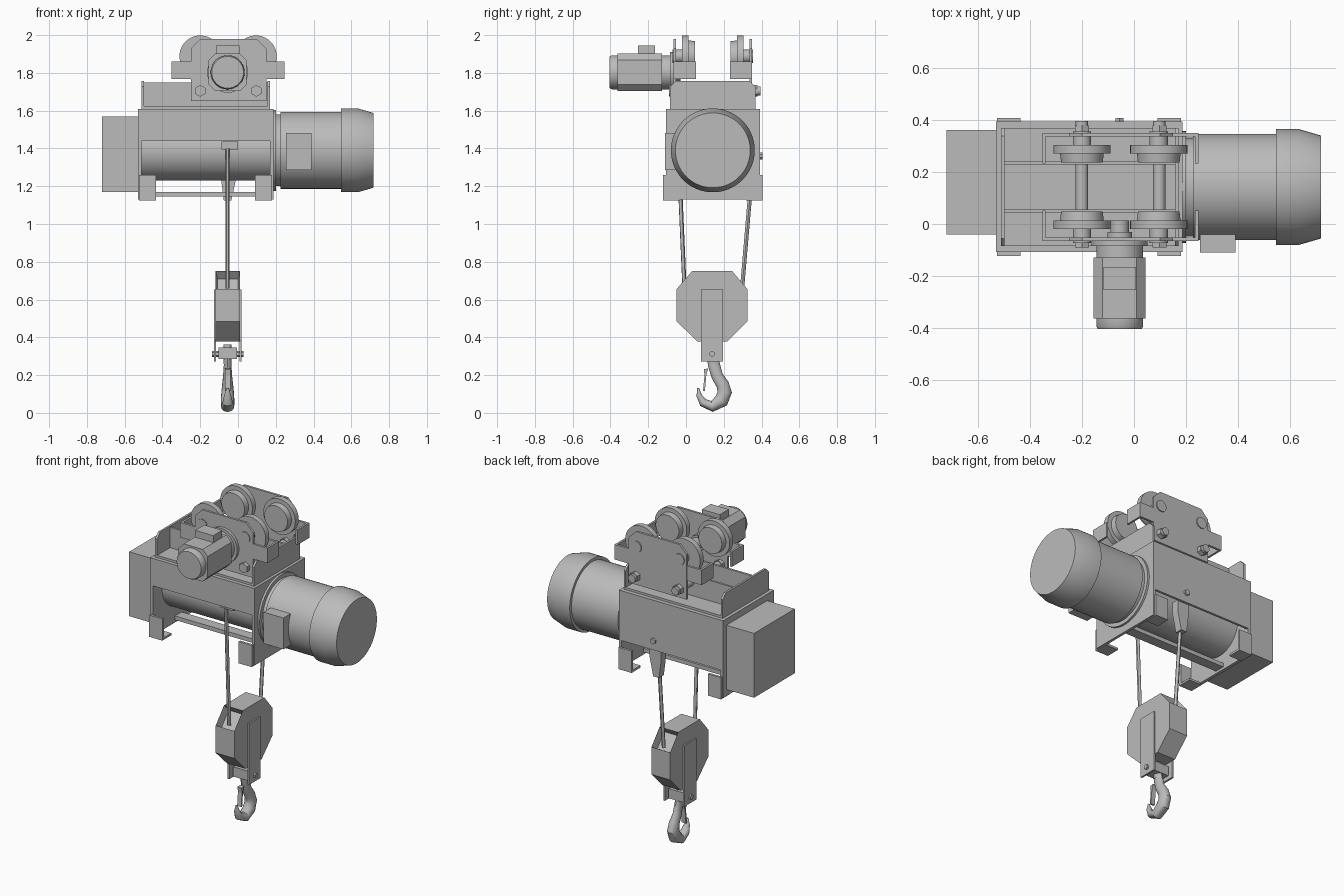
import bpy, bmesh, math
from mathutils import Vector

cube = bpy.data.objects.get("Cube")
if cube:
    bpy.data.objects.remove(cube, do_unlink=True)

steel = bpy.data.materials.new("hoist_grey")
steel.diffuse_color = (0.5, 0.5, 0.5, 1)
steel.use_nodes = True
steel.node_tree.nodes["Principled BSDF"].inputs["Base Color"].default_value = (0.5, 0.5, 0.5, 1)

CY = 0.142    # centre line in y
RX = -0.055   # rope and hook line in x


def finish(name, bm, smooth=False):
    bmesh.ops.recalc_face_normals(bm, faces=bm.faces[:])
    me = bpy.data.meshes.new(name)
    bm.to_mesh(me)
    bm.free()
    me.materials.append(steel)
    if smooth:
        for p in me.polygons:
            p.use_smooth = True
        me.set_sharp_from_angle(angle=math.radians(30))
    ob = bpy.data.objects.new(name, me)
    bpy.context.collection.objects.link(ob)
    return ob


def place(axis, u, v, w):
    """Put a 2D point (u, v) at distance w along the axis."""
    return {"x": (w, u, v), "y": (u, w, v), "z": (u, v, w)}[axis]


def prism_bm(pts, axis, a, b):
    bm = bmesh.new()
    lo = [bm.verts.new(place(axis, u, v, a)) for u, v in pts]
    hi = [bm.verts.new(place(axis, u, v, b)) for u, v in pts]
    bm.faces.new(lo)
    bm.faces.new(hi)
    n = len(pts)
    for i in range(n):
        j = (i + 1) % n
        bm.faces.new((lo[i], lo[j], hi[j], hi[i]))
    bmesh.ops.recalc_face_normals(bm, faces=bm.faces[:])
    return bm


def prism(name, pts, axis, a, b):
    return finish(name, prism_bm(pts, axis, a, b))


def box(name, x0, x1, y0, y1, z0, z1):
    return prism(name, [(x0, y0), (x1, y0), (x1, y1), (x0, y1)], "z", z0, z1)


def skin(name, rings, smooth=True):
    bm = bmesh.new()
    vs = [[bm.verts.new(p) for p in r] for r in rings]
    for r, s in zip(vs, vs[1:]):
        for i in range(len(r)):
            j = (i + 1) % len(r)
            bm.faces.new((r[i], r[j], s[j], s[i]))
    bm.faces.new(vs[0])
    bm.faces.new(vs[-1])
    return finish(name, bm, smooth)


def lathe(name, axis, cu, cv, stations, segs=48):
    """Turned part: stations are (position along axis, radius)."""
    ang = [2 * math.pi * (i + 0.5) / segs for i in range(segs)]
    return skin(name, [[place(axis, cu + r * math.cos(t), cv + r * math.sin(t), w) for t in ang]
                       for w, r in stations], segs > 8)


def tube(name, p, q, r, segs=12):
    p, q = Vector(p), Vector(q)
    d = (q - p).normalized()
    a = Vector((1, 0, 0))
    b = d.cross(a)
    ang = [2 * math.pi * i / segs for i in range(segs)]
    return skin(name, [[c + a * r * math.cos(t) + b * r * math.sin(t) for t in ang] for c in (p, q)])


def chamfered(y0, y1, z0, z1, top, bottom=0):
    pts = [(y1, z1 - top), (y1 - top, z1), (y0 + top, z1), (y0, z1 - top)]
    if bottom:
        return pts + [(y0, z0 + bottom), (y0 + bottom, z0), (y1 - bottom, z0), (y1, z0 + bottom)]
    return pts + [(y0, z0), (y1, z0)]


# Hoist frame, drum and control box
box("control_box", -0.72, -0.53, -0.04, 0.36, 1.17, 1.57)
box("left_end_plate", -0.53, -0.51, -0.107, 0.393, 1.13, 1.61)
box("right_end_plate", 0.17, 0.187, -0.107, 0.393, 1.13, 1.61)
box("front_panel", -0.51, 0.17, -0.107, -0.092, 1.44, 1.61)
box("back_panel", -0.51, 0.17, 0.378, 0.393, 1.30, 1.61)
box("top_panel", -0.51, 0.17, -0.092, 0.378, 1.595, 1.61)
lathe("rope_drum", "x", CY, 1.39, [(-0.51, 0.16), (0.17, 0.16)], 64)
box("bottom_tie_bar", -0.51, 0.17, 0.11, 0.175, 1.145, 1.17)
lathe("back_bolt", "y", RX, 1.36, [(0.39, 0.018), (0.406, 0.018)], 6)

# Angle feet at the four corners
for side, x0 in (("left", -0.525), ("right", 0.09)):
    for face, s in (("front", -1), ("back", 1)):
        out, mid, inn = (CY + s * d for d in (0.264, 0.249, 0.175))
        prism(f"{side}_{face}_foot", [(out, 1.26), (out, 1.125), (inn, 1.125), (inn, 1.138),
                                      (mid, 1.138), (mid, 1.26)], "x", x0, x0 + 0.09)

# Upper saddle: chamfered cross plates joined by two angle beams
for name, x in (("left_cross_plate", -0.51), ("right_cross_plate", 0.157)):
    prism(name, chamfered(-0.085, 0.368, 1.61, 1.757, 0.03), "x", x, x + 0.013)
for name, s in (("front_angle_beam", -1), ("back_angle_beam", 1)):
    out, mid, inn = (CY + s * d for d in (0.226, 0.1, 0.087))
    prism(name, [(out, 1.61), (out, 1.624), (mid, 1.624), (mid, 1.75), (inn, 1.75), (inn, 1.61)],
          "x", -0.497, 0.157)

# Hoist motor
lathe("motor_flange", "x", CY, 1.39, [(0.185, 0.215), (0.2, 0.215), (0.2, 0.19), (0.228, 0.19)], 64)
lathe("hoist_motor", "x", CY, 1.39, [(0.226, 0.204), (0.55, 0.204)], 64)
lathe("motor_end_cap", "x", CY, 1.39, [(0.545, 0.222), (0.635, 0.222), (0.717, 0.198)], 64)
box("motor_terminal_box", 0.253, 0.39, -0.11, 0.0, 1.287, 1.482)

# Trolley: side plates, wheels, stop brackets and tie rods
plate = [(-0.25, 1.65), (0.15, 1.65), (0.15, 1.93), (0.1, 1.98), (-0.2, 1.98), (-0.25, 1.93)]
for face, s in (("front", -1), ("back", 1)):
    y = lambda d: CY + s * d
    prism(f"{face}_trolley_plate", plate, "y", y(0.194), y(0.208))
    for side, x in (("left", -0.2), ("right", 0.095)):
        lathe(f"{face}_{side}_wheel", "y", x, 1.888,
              [(y(0.162), 0.11), (y(0.128), 0.11), (y(0.128), 0.084), (y(0.094), 0.08)])
        lathe(f"{face}_{side}_axle", "y", x, 1.888, [(y(0.214), 0.035), (y(0.16), 0.035)], 24)
    for side, x0, x1, t in (("left", -0.352, -0.2, 0.013), ("right", 0.247, 0.09, -0.013)):
        prism(f"{face}_{side}_stop", [(x1, y(0.207)), (x0, y(0.207)), (x0, y(0.09)), (x0 + t, y(0.09)),
                                      (x0 + t, y(0.193)), (x1, y(0.193))], "z", 1.767, 1.86)
for side, x in (("left", -0.2), ("right", 0.097)):
    lathe(f"{side}_tie_rod", "y", x, 1.705, [(-0.085, 0.024), (0.395, 0.024)], 24)
    for k, a, b in (("front_outer", -0.09, -0.066), ("front_inner", -0.052, -0.028),
                    ("back_inner", 0.31, 0.335), ("back_outer", 0.35, 0.378)):
        lathe(f"{side}_{k}_nut", "y", x, 1.705, [(a, 0.031), (b, 0.031)], 6)

# Trolley drive motor
lathe("drive_flange", "y", RX, 1.803, [(-0.066, 0.108), (-0.085, 0.108), (-0.085, 0.09), (-0.13, 0.09)])
prism("drive_motor", chamfered(RX - 0.1, RX + 0.1, 1.703, 1.903, 0.035, 0.035), "y", -0.362, -0.128)
lathe("drive_end_cap", "y", RX, 1.803, [(-0.36, 0.09), (-0.392, 0.09), (-0.404, 0.084)])
box("drive_terminal_box", -0.117, 0.007, -0.253, -0.165, 1.89, 1.946)
lathe("drive_pinion", "y", RX, 1.803, [(-0.055, 0.048), (-0.03, 0.048), (-0.03, 0.036), (0.013, 0.036)], 24)

# Ropes, rope guide and back anchor
tube("front_rope", (RX, -0.04, 1.40), (RX, -0.008, 0.66), 0.011)
tube("back_rope", (RX, 0.343, 1.2), (RX, 0.297, 0.66), 0.011)
box("rope_guide", -0.088, 0.0, -0.045, 0.0, 1.395, 1.437)
prism("rope_anchor", [(-0.09, 1.31), (-0.09, 1.24), (-0.075, 1.125), (-0.035, 1.125), (-0.01, 1.24), (-0.01, 1.31)],
      "y", 0.325, 0.372)

# Hook block with rope pockets sunk into its upper slopes
bm = prism_bm([(0.325, 0.655), (0.245, 0.75), (0.032, 0.75), (-0.05, 0.655),
               (-0.05, 0.485), (0.06, 0.378), (0.218, 0.378), (0.325, 0.485)], "x", -0.118, 0.01)
bm.normal_update()
slopes = [f for f in bm.faces if f.normal.z > 0.3 and abs(f.normal.y) > 0.3]
for f in slopes:
    bmesh.ops.inset_region(bm, faces=[f], thickness=0.014, depth=-0.05)
finish("hook_block", bm)
box("left_strap", -0.127, -0.116, 0.08, 0.196, 0.272, 0.652)
box("right_strap", 0.008, 0.019, 0.08, 0.196, 0.272, 0.652)
box("crosshead", -0.103, -0.005, 0.10, 0.178, 0.285, 0.345)
lathe("crosshead_pin", "x", 0.138, 0.312, [(-0.138, 0.016), (0.03, 0.016)], 6)
lathe("hook_shank", "z", RX, 0.142, [(0.26, 0.022), (0.362, 0.022)], 24)

# Hook: oval sections swept along its curve (y, z, half depth, half width)
path = [(0.143, 0.29, 0.031, 0.02), (0.148, 0.255, 0.032, 0.02), (0.165, 0.195, 0.031, 0.024),
        (0.194, 0.15, 0.034, 0.029), (0.205, 0.11, 0.038, 0.033), (0.188, 0.066, 0.039, 0.036),
        (0.138, 0.034, 0.029, 0.035), (0.09, 0.055, 0.023, 0.028), (0.069, 0.093, 0.014, 0.018),
        (0.064, 0.132, 0.005, 0.006)]
rings = []
for i, (y, z, h, w) in enumerate(path):
    p, q = path[max(i - 1, 0)], path[min(i + 1, len(path) - 1)]
    n = Vector((0, p[1] - q[1], q[0] - p[0])).normalized()
    rings.append([Vector((RX + w * math.cos(t), y, z)) + n * h * math.sin(t)
                  for t in (2 * math.pi * k / 16 for k in range(16))])
skin("hook", rings)
prism("hook_latch", [(0.118, 0.235), (0.094, 0.232), (0.098, 0.2), (0.09, 0.115), (0.1, 0.115), (0.108, 0.205)],
      "x", RX - 0.014, RX + 0.014)
